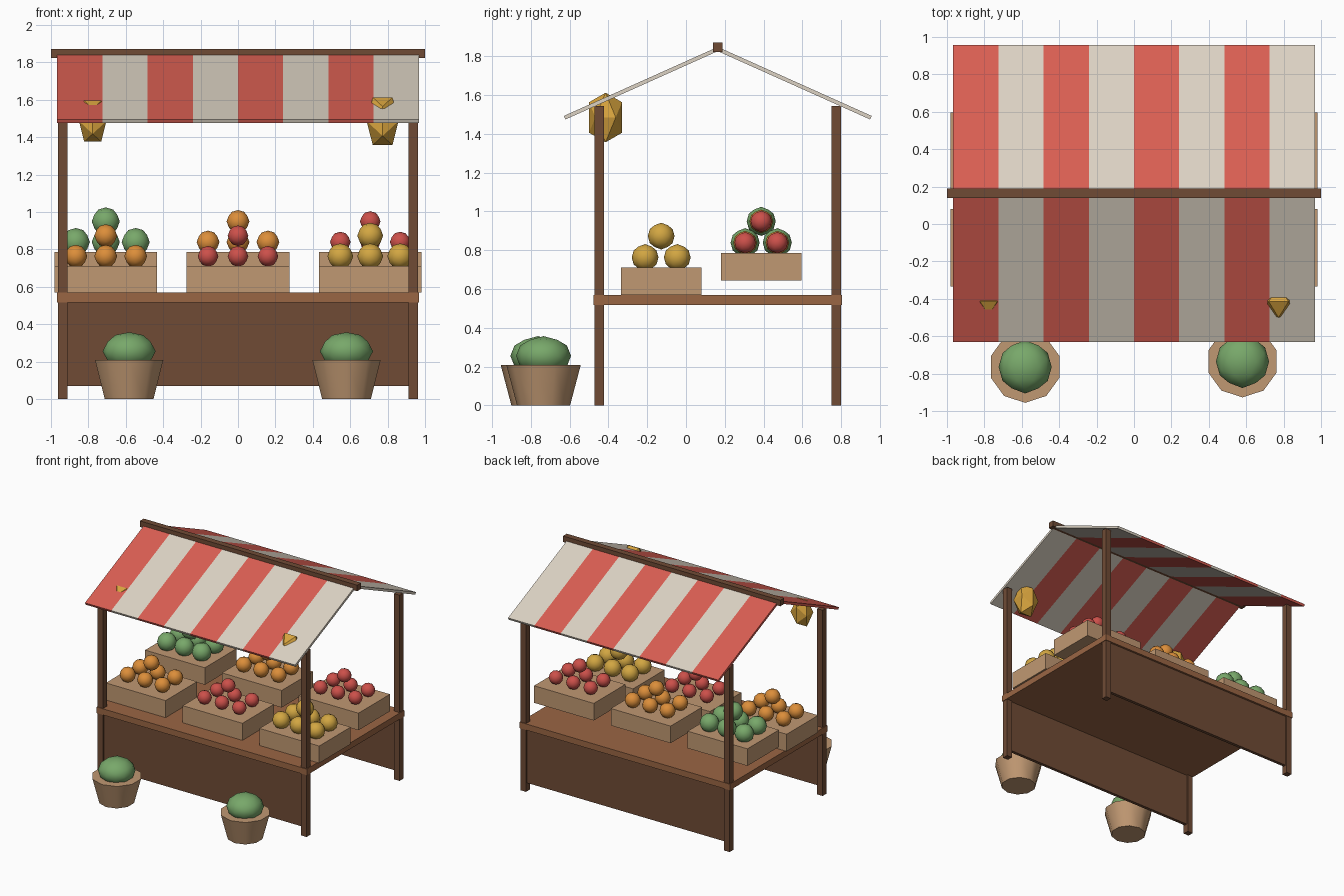
import bpy, bmesh, math
from mathutils import Vector, Matrix

if "Cube" in bpy.data.objects:
    bpy.data.objects.remove(bpy.data.objects["Cube"])


def material(name, rgb):
    lin = [c / 12.92 if c <= 0.04045 else ((c + 0.055) / 1.055) ** 2.4 for c in (v / 255 for v in rgb)]
    m = bpy.data.materials.new(name)
    m.diffuse_color = (*lin, 1)
    m.use_nodes = True
    m.node_tree.nodes["Principled BSDF"].inputs["Base Color"].default_value = m.diffuse_color
    return m


WOOD = material("dark_wood", (112, 75, 53))
COUNTER = material("counter_wood", (154, 102, 68))
CRATE = material("pale_wood", (192, 152, 114))
RED_CLOTH = material("red_cloth", (217, 94, 82))
CREAM = material("cream_cloth", (220, 210, 195))
GREEN = material("leaf_green", (120, 168, 106))
RED = material("red_fruit", (204, 80, 74))
ORANGE = material("orange_fruit", (220, 142, 58))
YELLOW = material("yellow_fruit", (210, 166, 66))
GOLD = material("lantern_gold", (216, 164, 62))


def finish(name, bm, *mats, smooth=False):
    bmesh.ops.recalc_face_normals(bm, faces=bm.faces)
    me = bpy.data.meshes.new(name)
    bm.to_mesh(me)
    bm.free()
    for m in mats:
        me.materials.append(m)
    ob = bpy.data.objects.new(name, me)
    bpy.context.collection.objects.link(ob)
    if smooth:
        bpy.ops.object.select_all(action='DESELECT')
        ob.select_set(True)
        bpy.context.view_layer.objects.active = ob
        bpy.ops.object.shade_smooth_by_angle(angle=math.radians(42))
    return ob


def box(name, x, y, z, mat):
    """Box from (min, max) ranges."""
    bm = bmesh.new()
    bmesh.ops.create_cube(bm, size=1)
    for v in bm.verts:
        v.co = [r[0] + (c + 0.5) * (r[1] - r[0]) for c, r in zip(v.co, (x, y, z))]
    return finish(name, bm, mat)


def ball(bm, center, scale, rounded=True):
    """Icosahedron with an edge on top; rounded splits each face in four."""
    part = bmesh.new()
    phi = (1 + 5 ** 0.5) / 2
    for a in (-1, 1):
        for b in (-phi, phi):
            for p in ((a, 0, b), (0, b, a), (b, a, 0)):
                part.verts.new(Vector(p).normalized())
    bmesh.ops.convex_hull(part, input=part.verts)
    if rounded:
        bmesh.ops.subdivide_edges(part, edges=part.edges[:], cuts=1, use_grid_fill=True)
        for v in part.verts:
            v.co.normalize()
    for v in part.verts:
        v.co = Vector(center) + Vector(s * c for s, c in zip(scale, v.co))
    me = bpy.data.meshes.new("temp")
    part.to_mesh(me)
    part.free()
    bm.from_mesh(me)
    bpy.data.meshes.remove(me)


# Frame: posts, panels, counter, ridge
for side, xr in (("left", (-0.962, -0.912)), ("right", (0.912, 0.962))):
    box(f"front_post_{side}", xr, (-0.472, -0.422), (0, 1.545), WOOD)
    box(f"back_post_{side}", xr, (0.75, 0.80), (0, 1.545), WOOD)
box("front_panel", (-0.93, 0.93), (-0.46, -0.434), (0.07, 0.52), WOOD)
box("back_panel", (-0.93, 0.93), (0.762, 0.788), (0.07, 0.52), WOOD)
box("counter_top", (-0.967, 0.967), (-0.477, 0.805), (0.517, 0.568), COUNTER)
box("ridge_beam", (-1, 1), (0.139, 0.189), (1.822, 1.872), WOOD)

# Striped awning slopes
HALF, STRIPES = 0.967, 8
RIDGE_Y, RUN, TOP_Z, LOW_Z = 0.164, 0.79, 1.838, 1.484
for name, d in (("front_awning", -1), ("back_awning", 1)):
    bm = bmesh.new()
    bmesh.ops.create_cube(bm, size=1)
    drop = TOP_Z - LOW_Z
    length = math.hypot(RUN, drop)
    bmesh.ops.transform(bm, matrix=Matrix.Diagonal((2 * HALF, length, 0.02, 1)), verts=bm.verts)
    for i in range(1, STRIPES):
        cut = -HALF + 2 * HALF * i / STRIPES
        bmesh.ops.bisect_plane(bm, geom=bm.verts[:] + bm.edges[:] + bm.faces[:],
                               plane_co=(cut, 0, 0), plane_no=(1, 0, 0))
    for f in bm.faces:
        x = f.calc_center_median().x
        f.material_index = min(STRIPES - 1, max(0, int((x + HALF) / (2 * HALF) * STRIPES))) % 2
    place = Matrix.Translation((0, RIDGE_Y + d * RUN / 2, (TOP_Z + LOW_Z) / 2))
    tilt = Matrix.Rotation(-d * math.atan2(drop, RUN), 4, 'X')
    bmesh.ops.transform(bm, matrix=place @ tilt, verts=bm.verts)
    finish(name, bm, RED_CLOTH, CREAM)

# Crates with piled fruit
rows = (("front", -0.128, 0.568, ((ORANGE, 0.061), (RED, 0.055), (YELLOW, 0.069))),
        ("back", 0.388, 0.644, ((GREEN, 0.075), (ORANGE, 0.061), (RED, 0.055))))
for row, cy, z0, fruits in rows:
    for cx, col, (mat, r) in zip((-0.707, 0, 0.707), ("left", "middle", "right"), fruits):
        top = z0 + 0.142
        box(f"{row}_crate_{col}", (cx - 0.275, cx + 0.275), (cy - 0.207, cy + 0.207), (z0, top), CRATE)
        bm = bmesh.new()
        for dx in (-0.16, 0, 0.16):
            for dy in (-0.083, 0.083):
                ball(bm, (cx + dx, cy + dy, top + 0.053), (r, r, r))
        ball(bm, (cx, cy, top + 0.163), (r, r, r))
        finish(f"{row}_fruit_{col}", bm, mat, smooth=True)

# Potted shrubs
for side, px, py in (("left", -0.582, -0.764), ("right", 0.58, -0.735)):
    bm = bmesh.new()
    bmesh.ops.create_cone(bm, cap_ends=True, segments=10, radius1=0.137, radius2=0.192, depth=0.208,
                          matrix=Matrix.Translation((px, py, 0.104)) @ Matrix.Rotation(math.pi / 2, 4, 'Z'))
    # keep a corner pointing straight to the front
    ref = max(bm.verts, key=lambda v: v.co.z - v.co.y)
    ang = math.atan2(ref.co.y - py, ref.co.x - px)
    bmesh.ops.rotate(bm, cent=(px, py, 0), matrix=Matrix.Rotation(-math.pi / 2 - ang, 3, 'Z'), verts=bm.verts)
    finish(f"pot_{side}", bm, CRATE, smooth=True)
    bm = bmesh.new()
    ball(bm, (px, py, 0.255), (0.142, 0.142, 0.102))
    finish(f"shrub_{side}", bm, GREEN, smooth=True)

# Faceted lanterns under the front eave
for side, lx, s in (("left", -0.777, 0.086), ("right", 0.773, 0.100)):
    bm = bmesh.new()
    ball(bm, (lx, -0.415, 1.485), (s, s, s * 1.5), rounded=False)
    finish(f"lantern_{side}", bm, GOLD)
